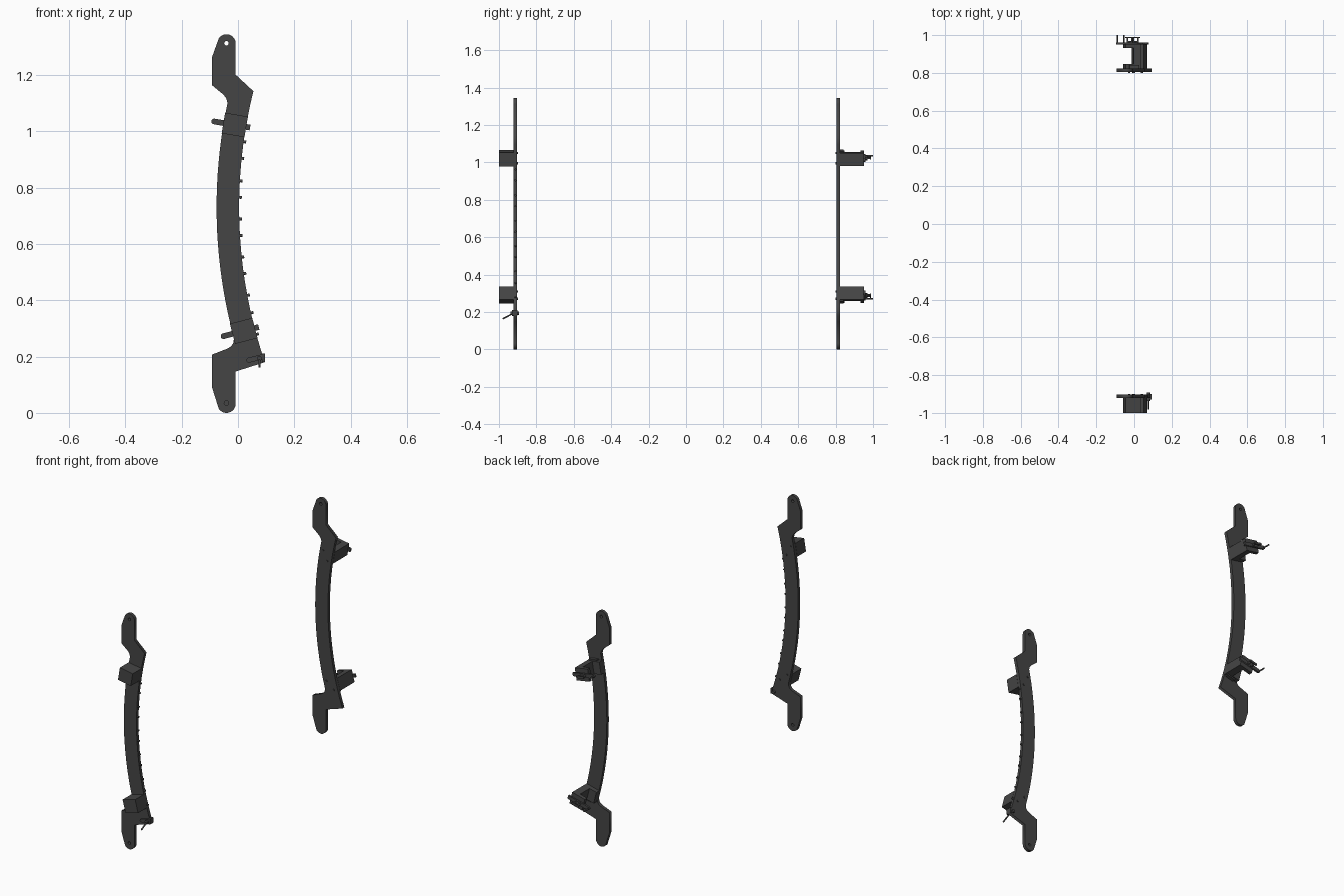
import bpy, bmesh, math
from mathutils import Vector, Matrix

if "Cube" in bpy.data.objects:
    bpy.data.objects.remove(bpy.data.objects["Cube"])

mat = bpy.data.materials.new("dark_grey")
mat.diffuse_color = (0.06, 0.06, 0.06, 1)
mat.use_nodes = True
mat.node_tree.nodes["Principled BSDF"].inputs["Base Color"].default_value = mat.diffuse_color

# Arc that both plates follow
CX, CZ, R_OUT, R_IN = 1.704, 0.73, 1.78, 1.70
R_MID = (R_OUT + R_IN) / 2


def arc(r, z0, z1, n=20):
    a0, a1 = math.asin((z0 - CZ) / r), math.asin((z1 - CZ) / r)
    return [(CX - r * math.cos(a0 + (a1 - a0) * i / n),
             CZ + r * math.sin(a0 + (a1 - a0) * i / n)) for i in range(n + 1)]


def circle(cx, cz, r, d0=0, d1=360, n=16):
    return [(cx + r * math.cos(math.radians(d0 + (d1 - d0) * i / n)),
             cz + r * math.sin(math.radians(d0 + (d1 - d0) * i / n))) for i in range(n + 1)]


def plate(name, outlines, y0, y1, matrix=None):
    """Extrude x-z outlines (the first is the rim, the rest are holes) along y."""
    cu = bpy.data.curves.new(name, 'CURVE')
    cu.dimensions, cu.fill_mode, cu.extrude = '2D', 'BOTH', (y1 - y0) / 2
    for pts in outlines:
        sp = cu.splines.new('POLY')
        sp.points.add(len(pts) - 1)
        for p, (x, z) in zip(sp.points, pts):
            p.co = (x, z, 0, 1)
        sp.use_cyclic_u = True
    ob = bpy.data.objects.new(name, cu)
    bpy.context.collection.objects.link(ob)
    base = Matrix.Translation((0, (y0 + y1) / 2, 0)) @ Matrix.Rotation(math.pi / 2, 4, 'X')
    ob.matrix_world = (matrix or Matrix()) @ base
    bpy.ops.object.select_all(action='DESELECT')
    bpy.context.view_layer.objects.active = ob
    ob.select_set(True)
    bpy.ops.object.convert(target='MESH')
    ob = bpy.context.object
    ob.data.materials.clear()
    ob.data.materials.append(mat)
    return ob


def finish(name, bm, matrix):
    me = bpy.data.meshes.new(name)
    bm.to_mesh(me)
    bm.free()
    me.materials.append(mat)
    ob = bpy.data.objects.new(name, me)
    bpy.context.collection.objects.link(ob)
    ob.matrix_world = matrix
    return ob


def box(name, x, y, z, matrix=Matrix()):
    bm = bmesh.new()
    bmesh.ops.create_cube(bm, size=1)
    for v in bm.verts:
        v.co = [(a + b) / 2 + c * (b - a) for (a, b), c in zip((x, y, z), v.co)]
    return finish(name, bm, matrix)


def rod(name, p0, p1, r, matrix=Matrix(), sides=12):
    p0, p1 = Vector(p0), Vector(p1)
    d = p1 - p0
    bm = bmesh.new()
    bmesh.ops.create_cone(bm, cap_ends=True, segments=sides, radius1=r, radius2=r, depth=d.length)
    m = Matrix.Translation((p0 + p1) / 2) @ d.to_track_quat('Z', 'Y').to_matrix().to_4x4()
    bmesh.ops.transform(bm, matrix=m, verts=bm.verts)
    return finish(name, bm, matrix)


def frame(z):
    """Local frame on the arc: x across the plate, z along it."""
    a = math.asin((z - CZ) / R_MID)
    return (Matrix.Translation((CX - R_MID * math.cos(a), 0, z))
            @ Matrix.Rotation(a, 4, 'Y'))


# Curved side plates with a rounded tab at each end
TX = -0.041
rim = ([(-0.008, 1.20)] + circle(TX, 1.311, 0.033, 0, 145, 12)
       + [(-0.092, 1.263), (-0.092, 1.163), (-0.052, 1.13), (-0.042, 1.117)]
       + arc(R_OUT, 1.10, 0.265)
       + [(-0.017, 0.247), (-0.025, 0.236), (-0.038, 0.228), (-0.092, 0.207), (-0.092, 0.09)]
       + circle(TX, 0.033, 0.033, 215, 360, 12)
       + [(-0.008, 0.147)] + arc(R_IN, 0.18, 1.142))
top_hole, low_hole = circle(TX, 1.312, 0.008)[:-1], circle(TX, 0.035, 0.008)[:-1]
FY0, FY1, BY0, BY1 = -0.921, -0.903, 0.805, 0.823
plate("front_side_plate", [rim, top_hole, low_hole], FY0, FY1)
plate("back_side_plate", [rim, top_hole], BY0, BY1)

for label, z in (("upper", 1.022), ("lower", 0.291)):
    m = frame(z)
    # Solid block on the front plate
    box(label + "_front_block", (-0.041, 0.041), (-1.0, FY0), (-0.037, 0.037), m)

    # C-shaped bracket on the back plate, open towards -x
    box(label + "_clamp_base", (-0.041, 0.041), (BY1, 0.848), (-0.035, 0.035), m)
    box(label + "_clamp_web", (0.004, 0.041), (0.848, 0.932), (-0.035, 0.035), m)
    box(label + "_clamp_arm", (-0.041, 0.041), (0.932, 0.953), (-0.035, 0.035), m)
    foot_side = 1 if label == "upper" else -1
    box(label + "_clamp_foot", (-0.02, 0.03), (BY1, 0.842),
        sorted((foot_side * 0.035, foot_side * 0.043)), m)

    # Round-ended locking bar across the arm, with its pins
    bar = circle(-0.074, 0, 0.010, 90, 270, 10) + [(0.055, -0.010), (0.055, 0.010)]
    plate(label + "_locking_bar", [bar], 0.950, 0.961, m)
    rod(label + "_handle_pin", (-0.078, 0.955, 0), (-0.078, 1.0, 0), 0.004, m)
    for u in (-0.025, 0.0):
        rod(label + "_clamp_stud", (u, 0.955, 0), (u, 0.988, 0), 0.005, m)
    box(label + "_stud_bridge", (-0.036, 0.011), (0.984, 0.990), (-0.006, 0.006), m)
    rod(label + "_clamp_nut", (-0.012, 0.96, 0), (-0.012, 0.970, 0), 0.014, m, 6)

    # Bolt heads on the inner faces of both plates
    for u, t in ((-0.02, 0.025), (0.015, -0.025)):
        rod(label + "_back_bolt", (u, BY0 - 0.005, t), (u, BY0 + 0.004, t), 0.006, m)
        rod(label + "_front_bolt", (u, FY1 - 0.004, t), (u, FY1 + 0.004, t), 0.006, m)

# Row of small screws along the inner edge of the front plate
for z in (0.268, 0.346, 0.41, 0.489, 0.549, 0.627, 0.687, 0.766, 0.826, 0.908, 0.968):
    rod("edge_screw", (0.03, -0.912, 0), (0.049, -0.912, 0), 0.005, frame(z))

# Latch at the lower corner of the front plate
latch_m = Matrix.Translation((0.062, 0, 0.193)) @ Matrix.Rotation(math.radians(-14), 4, 'Y')
latch = circle(-0.024, 0, 0.009, 90, 270, 8) + circle(0.024, 0, 0.009, -90, 90, 8)
plate("latch_plate", [latch], FY0 - 0.008, FY0 + 0.002, latch_m)
rod("latch_pivot", (0.076, -0.938, 0.193), (0.076, -0.893, 0.193), 0.009)
box("latch_stop", (0.086, 0.095), (-0.93, -0.90), (0.18, 0.21))
rod("latch_lever", (0.076, -0.915, 0.197), (0.076, -0.98, 0.164), 0.004)
